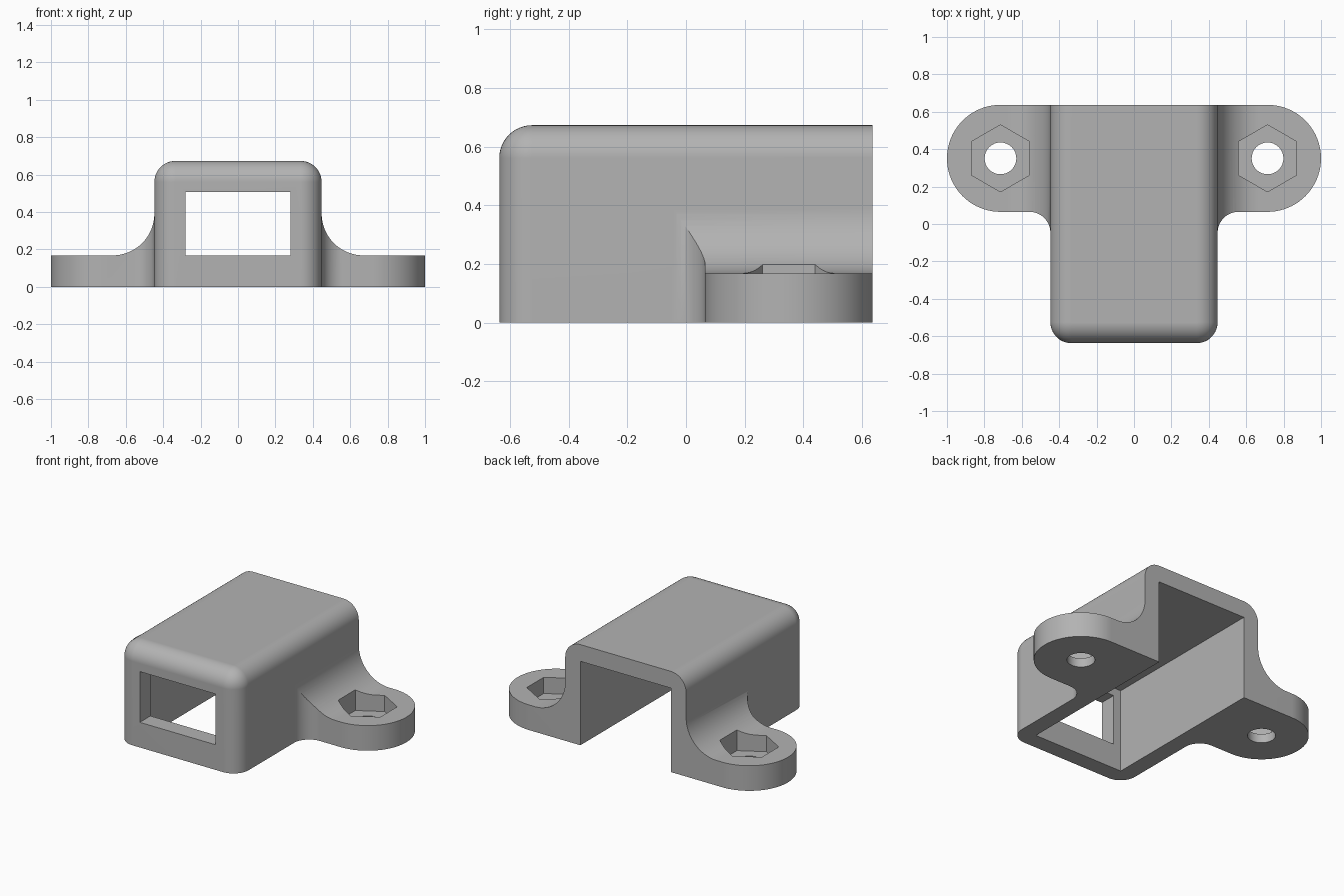
import bpy
import bmesh
from math import sin, cos, pi, radians

# Main dimensions
W, L, H = 0.447, 0.637, 0.673      # half width, half length, height
T = 0.112                          # wall thickness and small radius
FOOT_H, FILLET = 0.168, 0.224      # foot thickness and blend radius
EAR_R = 0.286
EAR_X, EAR_Y = 1 - EAR_R, L - EAR_R

cube = bpy.data.objects.get("Cube")
if cube:
    bpy.data.objects.remove(cube, do_unlink=True)

grey = bpy.data.materials.new("plain grey")
grey.use_nodes = True
colour = (0.45, 0.45, 0.45, 1)
grey.diffuse_color = colour
grey.node_tree.nodes["Principled BSDF"].inputs["Base Color"].default_value = colour


def finish(bm, name):
    bmesh.ops.recalc_face_normals(bm, faces=bm.faces)
    mesh = bpy.data.meshes.new(name)
    bm.to_mesh(mesh)
    bm.free()
    mesh.materials.append(grey)
    obj = bpy.data.objects.new(name, mesh)
    bpy.context.collection.objects.link(obj)
    return obj


def box(name, lo, hi, rounded=False):
    bm = bmesh.new()
    bmesh.ops.create_cube(bm, size=1)
    for v in bm.verts:
        v.co = [(a + b) / 2 + c * (b - a) for a, b, c in zip(lo, hi, v.co)]
    if rounded:
        # Keep the back and bottom rims square
        edges = [e for e in bm.edges
                 if any(v.co.z > lo[2] + 0.01 for v in e.verts)
                 and any(v.co.y < hi[1] - 0.01 for v in e.verts)
                 and not (all(v.co.z < lo[2] + 0.01 for v in e.verts)
                          or all(v.co.y > hi[1] - 0.01 for v in e.verts))]
        bmesh.ops.bevel(bm, geom=edges, offset=T, offset_type='OFFSET',
                        segments=12, profile=0.5, affect='EDGES')
    return finish(bm, name)


def prism(name, points, vector):
    bm = bmesh.new()
    face = bm.faces.new([bm.verts.new(p) for p in points])
    new = bmesh.ops.extrude_face_region(bm, geom=[face])["geom"]
    bmesh.ops.translate(bm, vec=vector,
                        verts=[v for v in new if isinstance(v, bmesh.types.BMVert)])
    return finish(bm, name)


def arc(cx, cy, r, start, end, n):
    steps = [radians(start + (end - start) * i / n) for i in range(n + 1)]
    return [(cx + r * cos(a), cy + r * sin(a)) for a in steps]


def combine(target, tool, operation):
    mod = target.modifiers.new(operation.lower(), 'BOOLEAN')
    mod.operation, mod.solver, mod.object = operation, 'EXACT', tool
    bpy.context.view_layer.objects.active = target
    bpy.ops.object.modifier_apply(modifier=mod.name)
    bpy.data.objects.remove(tool, do_unlink=True)


# Rounded cover shell
cover = box("mounting_cover", (-W, -L, 0), (W, L, H), rounded=True)

# Mounting ears: plan outline trimmed by a blended front profile
inner = W - 0.05
plan = ([(inner, L)] + arc(EAR_X, EAR_Y, EAR_R, 90, -90, 40)
        + arc(W + T, EAR_Y - EAR_R - T, T, 90, 180, 12)
        + [(inner, EAR_Y - EAR_R - T)])
profile = ([(inner, -0.1), (1.1, -0.1), (1.1, FOOT_H)]
           + arc(W + FILLET, FOOT_H + FILLET, FILLET, 270, 180, 16)
           + [(inner, FOOT_H + FILLET)])
# Widen the profile inward so its inner face clears the plan
profile[0] = (inner - 0.1, -0.1)
profile[-1] = (inner - 0.1, FOOT_H + FILLET)
for side in (-1, 1):
    ear = prism("ear", [(side * x, y, 0) for x, y in plan], (0, 0, 0.5))
    trim = prism("ear_trim", [(side * x, -1, z) for x, z in profile], (0, 2, 0))
    combine(ear, trim, 'INTERSECT')
    combine(cover, ear, 'UNION')

# Hollow inside, open at the back and bottom
combine(cover, box("cavity", (T - W, T - L, -0.2), (W - T, L + 0.2, H - T)), 'DIFFERENCE')

# Front window
combine(cover, box("window", (-0.28, -L - 0.1, FOOT_H), (0.28, T - L + 0.1, 0.507)), 'DIFFERENCE')

# Screw holes and hexagonal nut pockets
for side in (-1, 1):
    hole = arc(side * EAR_X, EAR_Y, 0.085, 0, 348.75, 31)
    combine(cover, prism("screw_hole", [(x, y, -0.1) for x, y in hole], (0, 0, 0.6)), 'DIFFERENCE')
    nut = arc(side * EAR_X, EAR_Y, 0.179, 30, 330, 5)
    combine(cover, prism("nut_pocket", [(x, y, 0.06) for x, y in nut], (0, 0, 0.5)), 'DIFFERENCE')

# Smooth rounds with crisp edges
bpy.ops.object.select_all(action='DESELECT')
cover.select_set(True)
bpy.context.view_layer.objects.active = cover
bpy.ops.object.shade_smooth_by_angle(angle=radians(25))
weighted = cover.modifiers.new("weighted normals", 'WEIGHTED_NORMAL')
weighted.keep_sharp = True
